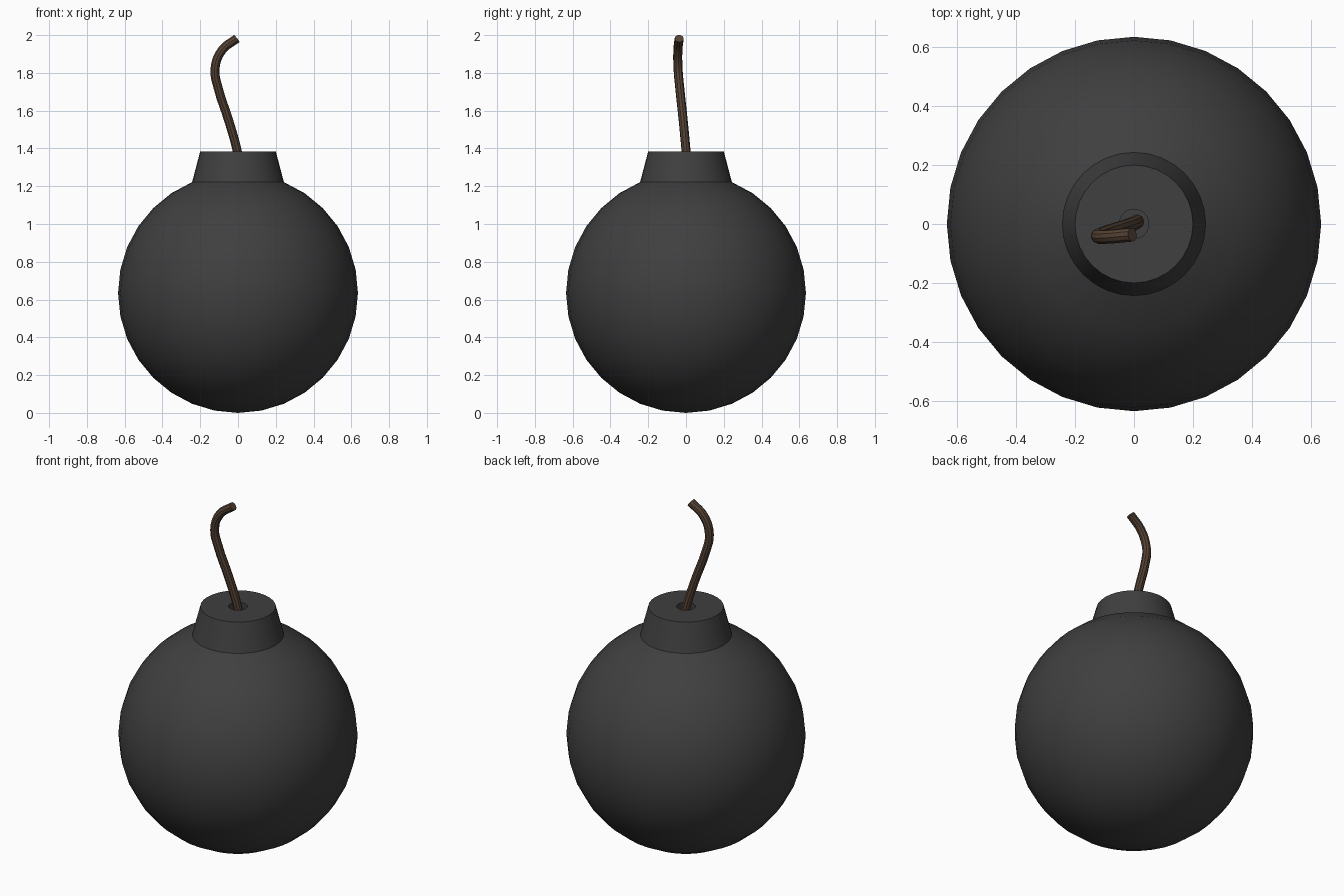
import bpy, math

if "Cube" in bpy.data.objects:
    bpy.data.objects.remove(bpy.data.objects["Cube"])

R = 0.635
SEG = 32

# Lathe profile: sphere from the bottom, then neck, rim and fuse hole
profile = [(R * math.sin(math.radians(11.25 * i)), R - R * math.cos(math.radians(11.25 * i)))
           for i in range(1, 15)]
profile += [(0.20, 1.385), (0.05, 1.385), (0.05, 1.30)]


def lathe(name, profile, bottom_z):
    verts = [(0, 0, bottom_z)]
    for r, z in profile:
        for s in range(SEG):
            a = 2 * math.pi * s / SEG
            verts.append((r * math.cos(a), r * math.sin(a), z))
    faces = [(0, 1 + (s + 1) % SEG, 1 + s) for s in range(SEG)]
    for k in range(len(profile) - 1):
        a, b = 1 + k * SEG, 1 + (k + 1) * SEG
        for s in range(SEG):
            t = (s + 1) % SEG
            faces.append((a + s, a + t, b + t, b + s))
    last = 1 + (len(profile) - 1) * SEG
    faces.append(tuple(last + s for s in range(SEG)))
    mesh = bpy.data.meshes.new(name)
    mesh.from_pydata(verts, [], faces)
    obj = bpy.data.objects.new(name, mesh)
    bpy.context.collection.objects.link(obj)
    return obj


def finish(obj, mat_name, color):
    mat = bpy.data.materials.new(mat_name)
    mat.diffuse_color = color
    mat.use_nodes = True
    mat.node_tree.nodes["Principled BSDF"].inputs["Base Color"].default_value = mat.diffuse_color
    obj.data.materials.append(mat)
    bpy.ops.object.select_all(action='DESELECT')
    obj.select_set(True)
    bpy.context.view_layer.objects.active = obj
    if obj.type == 'CURVE':
        bpy.ops.object.convert(target='MESH')
        obj = bpy.context.view_layer.objects.active
    bpy.ops.object.shade_smooth_by_angle(angle=math.radians(35))


# Round shell with neck
finish(lathe("bomb_shell", profile, 0), "dark_iron", (0.05, 0.05, 0.05, 1))

# Curved fuse swept along a smooth path
path = [(0.01, 0.008, 1.30), (-0.005, 0.0, 1.39), (-0.05, -0.015, 1.55),
        (-0.105, -0.033, 1.72), (-0.122, -0.042, 1.82),
        (-0.085, -0.043, 1.92), (-0.006, -0.036, 1.982)]
curve = bpy.data.curves.new("fuse", 'CURVE')
curve.dimensions = '3D'
curve.bevel_depth = 0.024
curve.bevel_resolution = 3
curve.resolution_u = 4
curve.use_fill_caps = True
spline = curve.splines.new('BEZIER')
spline.bezier_points.add(len(path) - 1)
for point, co in zip(spline.bezier_points, path):
    point.co = co
    point.handle_left_type = point.handle_right_type = 'AUTO'
fuse = bpy.data.objects.new("fuse", curve)
bpy.context.collection.objects.link(fuse)
finish(fuse, "brown_cord", (0.09, 0.055, 0.035, 1))
